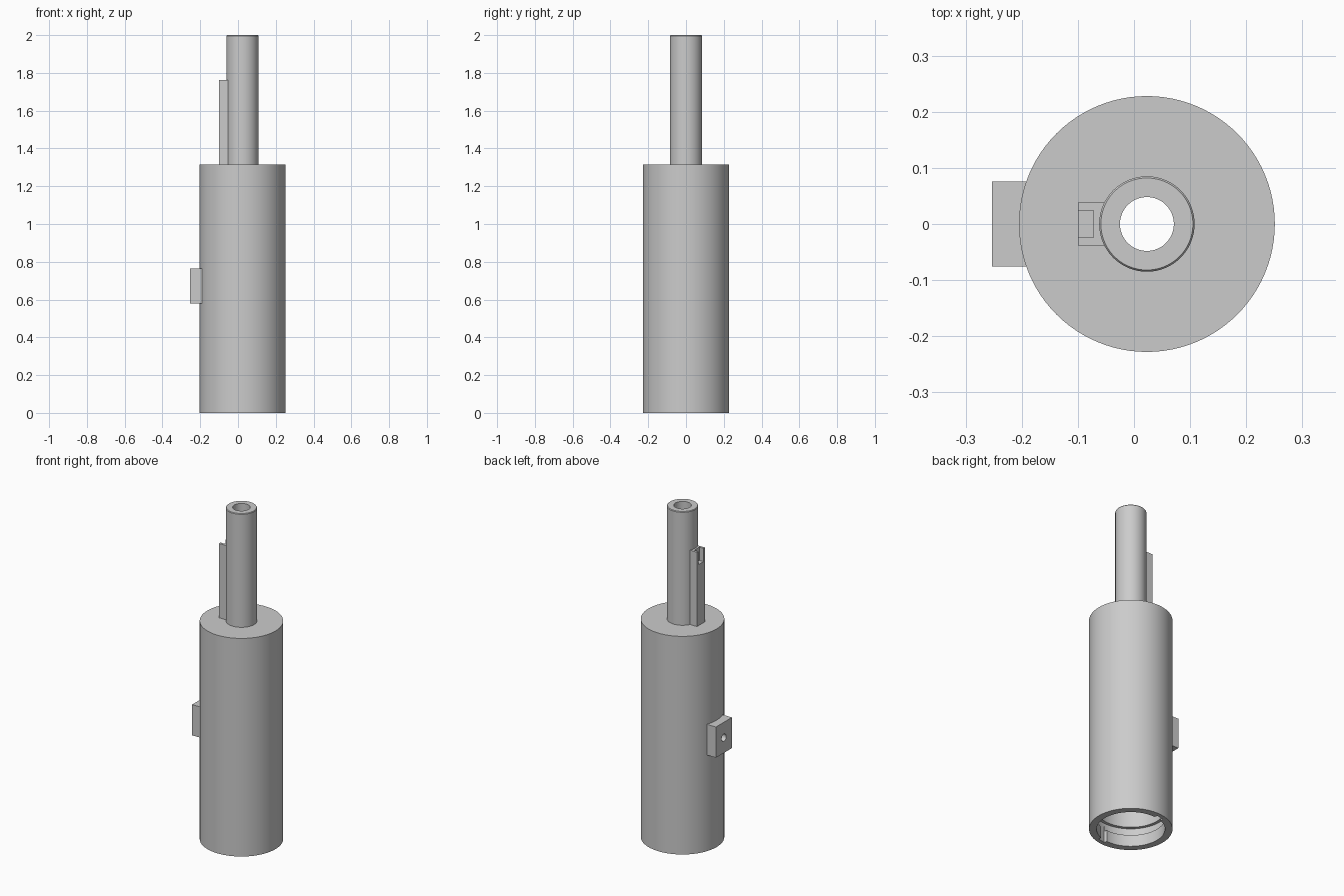
import bpy, bmesh, math
from mathutils import Matrix, Vector

cube = bpy.data.objects.get("Cube")
if cube:
    bpy.data.objects.remove(cube, do_unlink=True)

AXIS_X = 0.023   # centre line of the round parts
grey = bpy.data.materials.new("plain_grey")
grey.use_nodes = True
grey.diffuse_color = (0.6, 0.6, 0.6, 1)
grey.node_tree.nodes["Principled BSDF"].inputs["Base Color"].default_value = (0.6, 0.6, 0.6, 1)


def make_object(name, bm):
    bmesh.ops.recalc_face_normals(bm, faces=bm.faces)
    mesh = bpy.data.meshes.new(name)
    bm.to_mesh(mesh)
    bm.free()
    mesh.materials.append(grey)
    obj = bpy.data.objects.new(name, mesh)
    bpy.context.collection.objects.link(obj)
    return obj


def lathe(name, profile, steps=96):
    """Revolve a closed (radius, height) outline about the centre line."""
    bm = bmesh.new()
    rings = []
    for i in range(steps):
        a = 2 * math.pi * i / steps
        rings.append([bm.verts.new((AXIS_X + r * math.cos(a), r * math.sin(a), z))
                      for r, z in profile])
    n = len(profile)
    for i in range(steps):
        p, q = rings[i], rings[(i + 1) % steps]
        for j in range(n):
            k = (j + 1) % n
            bm.faces.new((p[j], q[j], q[k], p[k]))
    return make_object(name, bm)


def box(name, low, high, turn=0):
    """Box between two corners, optionally turned about the centre line."""
    low, high = Vector(low), Vector(high)
    bm = bmesh.new()
    bmesh.ops.create_cube(bm, size=1)
    for v in bm.verts:
        v.co = (low + high) / 2 + v.co * (high - low)
    bmesh.ops.rotate(bm, verts=bm.verts, cent=(AXIS_X, 0, 0),
                     matrix=Matrix.Rotation(turn, 3, 'Z'))
    return make_object(name, bm)


def cut(target, cutter):
    mod = target.modifiers.new("cut", 'BOOLEAN')
    mod.operation = 'DIFFERENCE'
    mod.solver = 'EXACT'
    mod.object = cutter
    bpy.context.view_layer.objects.active = target
    bpy.ops.object.modifier_apply(modifier=mod.name)


def discard(cutter):
    bpy.data.objects.remove(cutter, do_unlink=True)


# Hollow barrel and its narrow tube, with a locking groove near the open end
bore, groove = 0.187, 0.205
body = lathe("barrel_and_tube", [
    (0.228, 0), (0.228, 1.315), (0.085, 1.315), (0.085, 1.996), (0.082, 2),
    (0.048, 2), (0.048, 1.27), (bore, 1.27), (bore, 0.12), (groove, 0.12),
    (groove, 0.07), (bore, 0.07), (bore, 0)])

# Two entry slots leading into the locking groove
for angle in (102, -78):
    slot = box("slot_cutter", (AXIS_X + 0.15, -0.025, -0.05),
               (AXIS_X + 0.204, 0.025, 0.1), math.radians(angle))
    cut(body, slot)
    discard(slot)

# Side lug, drilled through into the barrel
lug = box("side_lug", (-0.253, -0.076, 0.58), (-0.175, 0.076, 0.765))
bm = bmesh.new()
bmesh.ops.create_cone(bm, cap_ends=True, segments=32, radius1=0.022, radius2=0.022, depth=0.3,
                      matrix=Matrix.Translation((-0.25, 0, 0.672)) @ Matrix.Rotation(math.pi / 2, 4, 'Y'))
drill = make_object("drill_cutter", bm)
cut(lug, drill)
cut(body, drill)
discard(drill)

# Rail beside the tube, notched at its top end
rail = box("tube_rail", (-0.1, -0.038, 1.31), (-0.053, 0.038, 1.763))
notch = box("notch_cutter", (-0.13, -0.024, 1.683), (-0.072, 0.024, 1.8))
cut(rail, notch)
discard(notch)

# Smooth the round surfaces, keep the edges crisp
for obj in (body, lug, rail):
    bpy.ops.object.select_all(action='DESELECT')
    obj.select_set(True)
    bpy.context.view_layer.objects.active = obj
    bpy.ops.object.shade_smooth_by_angle(angle=math.radians(30))
